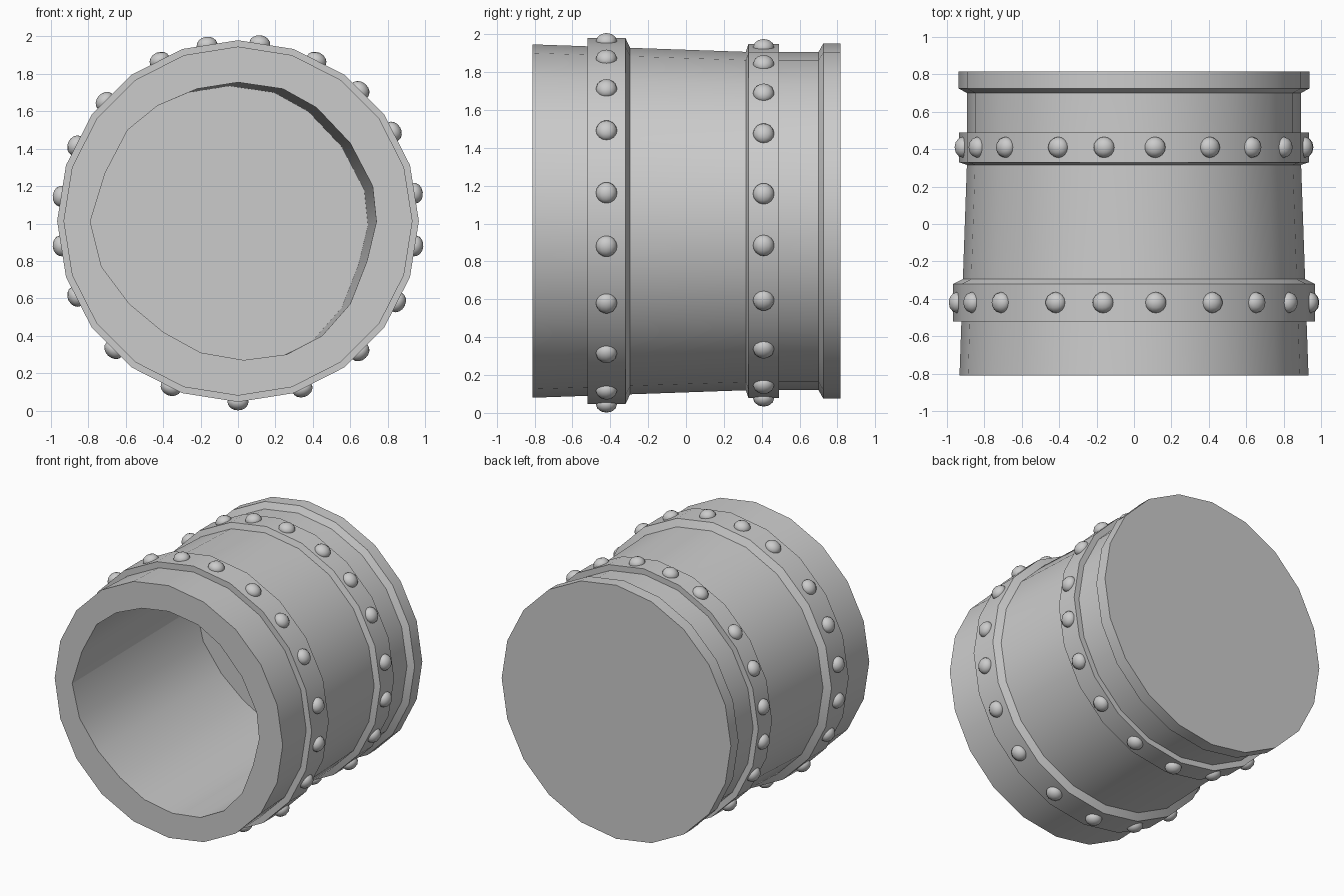
import bpy, bmesh
from math import cos, sin, radians, pi
from mathutils import Matrix, Vector

if "Cube" in bpy.data.objects:
    bpy.data.objects.remove(bpy.data.objects["Cube"])

SIDES = 20
CZ = 1.013  # height of the barrel axis


def circle(r, y):
    return [(r * cos(2 * pi * i / SIDES), y, CZ + r * sin(2 * pi * i / SIDES))
            for i in range(SIDES)]


def finish(name, bm, angle=30):
    bmesh.ops.recalc_face_normals(bm, faces=bm.faces[:])
    me = bpy.data.meshes.new(name)
    bm.to_mesh(me)
    bm.free()
    ob = bpy.data.objects.new(name, me)
    bpy.context.collection.objects.link(ob)
    bpy.ops.object.select_all(action='DESELECT')
    ob.select_set(True)
    bpy.context.view_layer.objects.active = ob
    bpy.ops.object.shade_smooth_by_angle(angle=radians(angle))
    return ob


def skin(name, rings, cap_first=False, cap_last=False):
    """Join a list of vertex rings into a tube."""
    bm = bmesh.new()
    loops = [[bm.verts.new(p) for p in ring] for ring in rings]
    for a, b in zip(loops, loops[1:]):
        for i in range(SIDES):
            j = (i + 1) % SIDES
            bm.faces.new((a[i], a[j], b[j], b[i]))
    if cap_first:
        bm.faces.new(loops[0])
    if cap_last:
        bm.faces.new(loops[-1])
    return finish(name, bm)


# Slightly uneven mouth of the bore, counter-clockwise from the right
mouth = [(.74, 1.01), (.72, 1.20), (.60, 1.43), (.42, 1.62), (.24, 1.72),
         (0, 1.755), (-.22, 1.72), (-.43, 1.63), (-.59, 1.50), (-.71, 1.27),
         (-.79, 1.01), (-.73, .77), (-.58, .57), (-.40, .42), (-.20, .31),
         (.03, .27), (.26, .30), (.45, .40), (.60, .57), (.69, .80)]
bore_floor = [(x - .045, .70, z - .02) for x, z in mouth]
bore_mouth = [(x, -.81, z) for x, z in mouth]

# Barrel: bore, front rim, tapered wall, flared back flange
wall = [(.933, -.81), (.893, .33), (.893, .70), (.938, .725), (.938, .815)]
skin("barrel_body", [bore_floor, bore_mouth] + [circle(r, y) for r, y in wall],
     cap_first=True, cap_last=True)

# Hoops around the barrel
skin("front_hoop", [circle(r, y) for r, y in
                    [(.91, -.52), (.967, -.52), (.967, -.32), (.915, -.295)]])
skin("back_hoop", [circle(r, y) for r, y in
                   [(.89, .315), (.935, .33), (.935, .49), (.88, .49)]])

# Rivets, hand-spaced around each hoop
angles = [9, 30, 47, 64, 83, 100, 116, 138, 155, 172,
          188, 205, 226, 248, 270, 291, 313, 333, 352]


def rivets(name, radius, y):
    bm = bmesh.new()
    for a in angles:
        r = radius * cos(radians(9)) / cos(radians(a % 18 - 9))
        t = radians(a)
        m = (Matrix.Translation(Vector((r * cos(t), y, CZ + r * sin(t))))
             @ Matrix.Rotation(-t, 4, 'Y')
             @ Matrix.Diagonal((.045, .056, .056, 1)))
        bmesh.ops.create_uvsphere(bm, u_segments=12, v_segments=8,
                                  radius=1, matrix=m)
    finish(name, bm, 60)


rivets("front_rivets", .967, -.42)
rivets("back_rivets", .935, .41)
